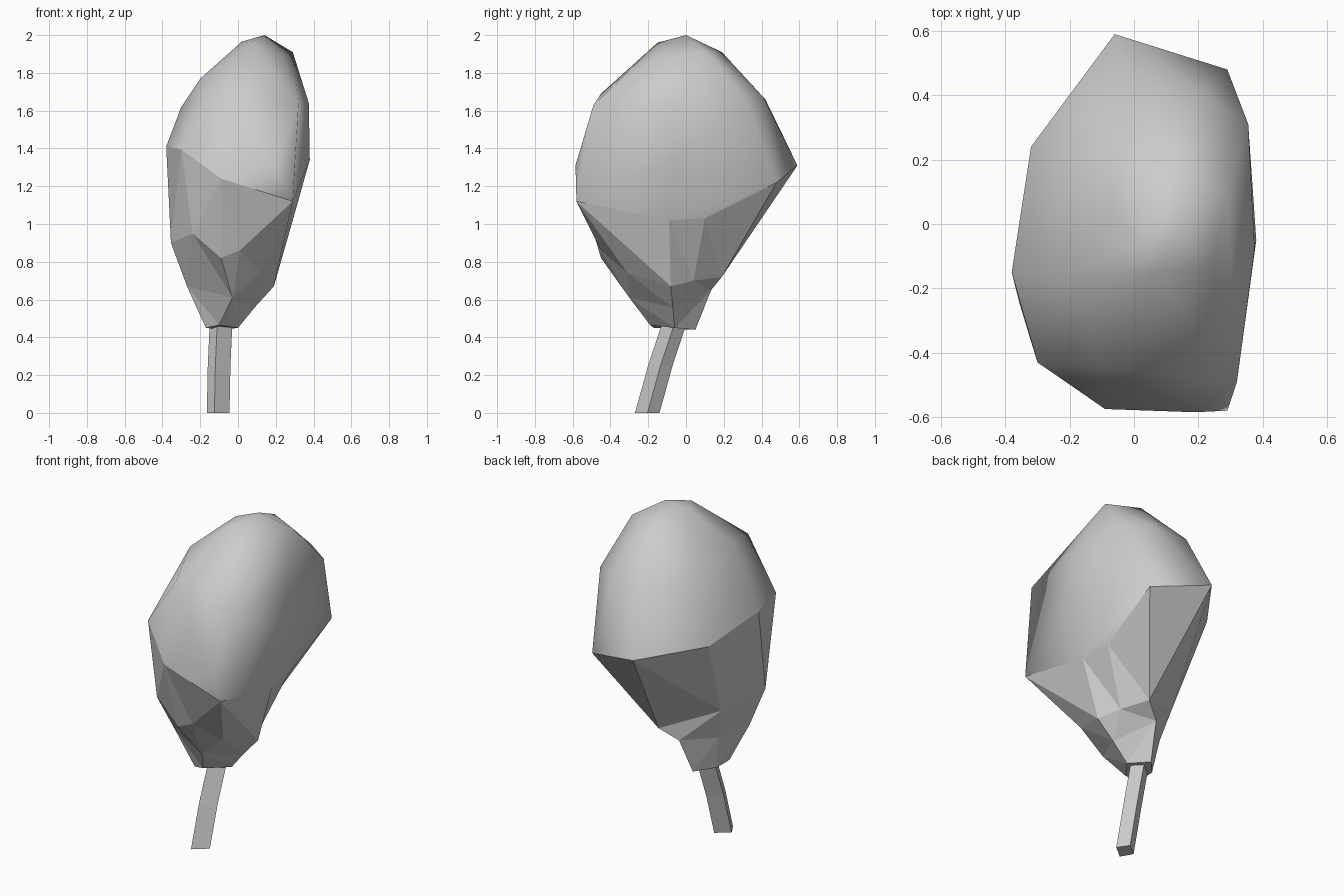
import bpy, bmesh, math
from mathutils import Vector

if "Cube" in bpy.data.objects:
    bpy.data.objects.remove(bpy.data.objects["Cube"])

AXIS = (-0.08, -0.07)


def angle(p):
    return math.atan2(p[1] - AXIS[1], p[0] - AXIS[0])


def add_object(name, bm, smooth=False):
    for f in bm.faces:
        f.smooth = smooth
    me = bpy.data.meshes.new(name)
    bm.to_mesh(me)
    bm.free()
    ob = bpy.data.objects.new(name, me)
    bpy.context.collection.objects.link(ob)
    return ob


def zip_rings(bm, lo, up, bias=0.0):
    """Join two closed rings of different counts with triangles, by angle.
    bias favours stepping the lower ring first on the right-hand side."""
    i = j = 0
    n, m = len(lo), len(up)

    def turn(ring, k):
        return angle(ring[k % len(ring)].co) + 2 * math.pi * (k // len(ring))

    while i < n or j < m:
        a, b = lo[i % n], up[j % m]
        extra = bias if a.co.x > .1 else 0
        step_low = j >= m or (i < n and turn(lo, i) + turn(lo, i + 1) < turn(up, j) + turn(up, j + 1) + extra)
        if step_low:
            bm.faces.new((a, lo[(i + 1) % n], b))
            i += 1
        else:
            bm.faces.new((a, up[(j + 1) % m], b))
            j += 1


# Crown top: smooth convex dome, hulled with a helper point that is then removed
rim = [(.29, -.58, 1.12), (-.09, -.575, 1.24), (-.3, -.43, 1.395), (-.38, -.15, 1.41),
       (-.32, .24, 1.33), (-.06, .59, 1.31), (.29, .48, 1.22), (.27, .1, 1.03), (.29, -.09, 1.02)]
dome = [(.19, -.585, 1.31), (.32, -.49, 1.63), (-.1, -.45, 1.69), (-.2, -.17, 1.77),
        (-.3, -.08, 1.62), (-.2, .22, 1.68), (-.02, .42, 1.66), (.2, .41, 1.67),
        (.355, .31, 1.66), (.375, -.08, 1.64), (.38, -.05, 1.34), (.02, -.05, 1.965),
        (.07, -.15, 1.96), (.24, -.14, 1.88), (.29, .1, 1.91), (.11, .19, 1.91), (.14, 0, 2.0)]
bm = bmesh.new()
for p in rim + dome:
    bm.verts.new(p)
helper = bm.verts.new((-.06, -.08, .3))
bmesh.ops.convex_hull(bm, input=bm.verts[:])
bmesh.ops.recalc_face_normals(bm, faces=bm.faces[:])
edge_pts = [e.other_vert(helper).co.copy() for e in helper.link_edges]
bmesh.ops.delete(bm, geom=[helper], context='VERTS')
bmesh.ops.delete(bm, geom=[v for v in bm.verts if not v.link_faces], context='VERTS')
add_object("crown_top", bm, smooth=True)

# Crown underside: faceted rings narrowing to the trunk
under = [
    [(-.17, -.17, .45), (-.1, -.19, .465), (0, -.06, .45), (-.08, .05, .44), (-.17, -.05, .45)],
    [(-.03, -.3, .61), (.09, -.07, .56), (-.047, .133, .65), (-.2, -.02, .65), (-.27, -.22, .67)],
    [(-.09, -.45, .82), (.01, -.45, .86), (.12, -.31, .74), (.19, -.08, .67), (.13, .04, .7),
     (.05, .19, .72), (-.25, .02, .84), (-.355, -.25, .9), (-.24, -.43, .95)],
    edge_pts,
]
bm = bmesh.new()
rings = [[bm.verts.new(p) for p in sorted(r, key=angle)] for r in under]
for lo, up, bias in zip(rings, rings[1:], (0, 0, .17)):
    zip_rings(bm, lo, up, bias)
bm.faces.new(rings[0][::-1])
add_object("crown_underside", bm)

# Trunk: leaning, slightly bent four-sided post
section = [(-.02, -.066), (.06, .0), (.015, .064), (-.06, .004)]
path = [(-.105, -.204, 0), (-.1, -.135, .25), (-.09, -.062, .47)]
bm = bmesh.new()
rings = [[bm.verts.new(Vector(c) + Vector((x, y, 0))) for x, y in section] for c in path]
for lo, up in zip(rings, rings[1:]):
    for k in range(4):
        n = (k + 1) % 4
        bm.faces.new((lo[k], lo[n], up[n], up[k]))
bm.faces.new(rings[0][::-1])
bm.faces.new(rings[-1])
add_object("trunk", bm)
